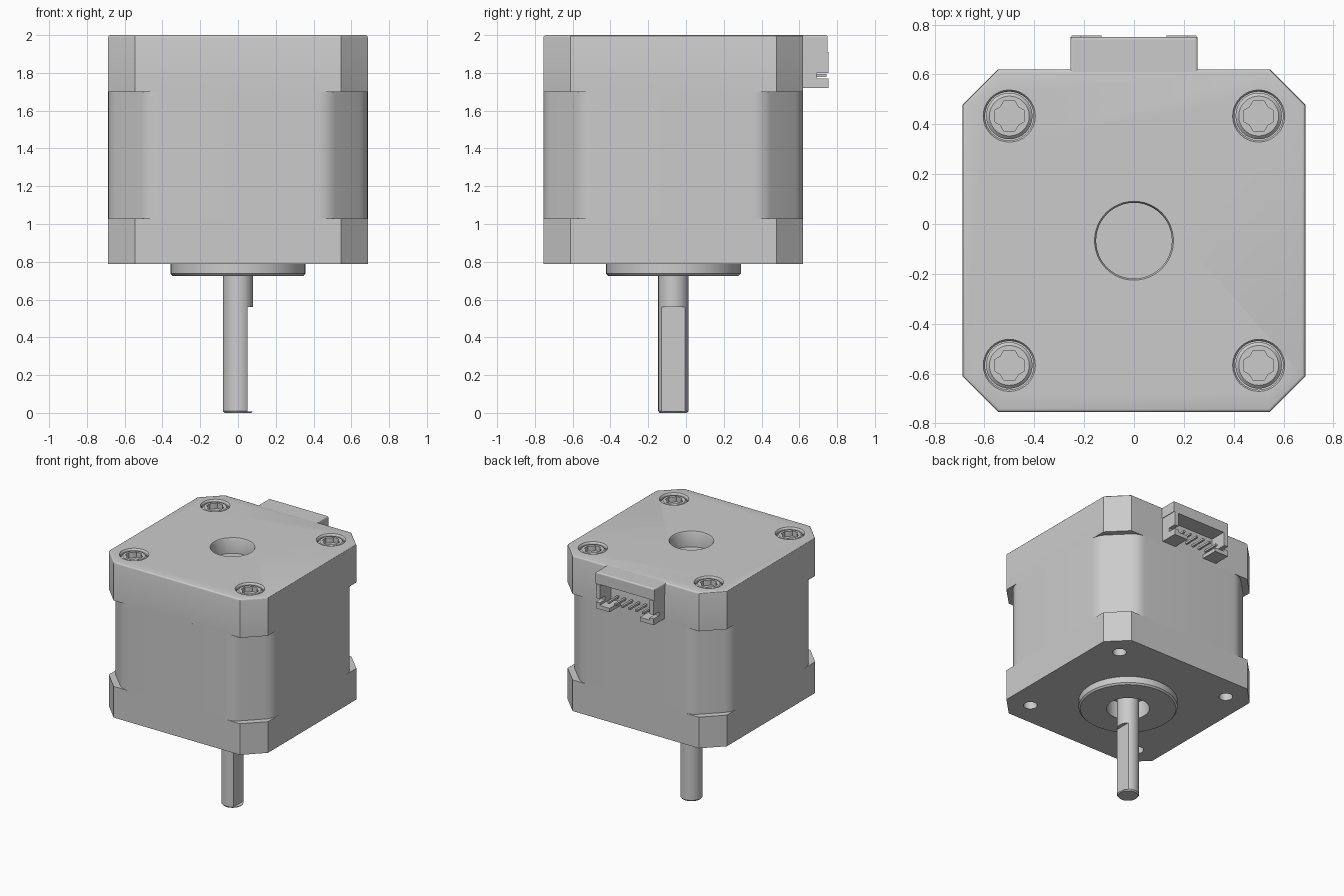
import bpy
import bmesh
from math import cos, sin, pi, radians
from mathutils import Vector

CY = -0.067          # motor axis in y
HALF = 0.687         # half width of the square body
TOP, BASE = 2.0, 0.787

cube = bpy.data.objects.get("Cube")
if cube:
    bpy.data.objects.remove(cube, do_unlink=True)

grey = bpy.data.materials.new("plain_grey")
grey.use_nodes = True
grey.diffuse_color = (0.6, 0.6, 0.6, 1)
grey.node_tree.nodes["Principled BSDF"].inputs["Base Color"].default_value = (0.6, 0.6, 0.6, 1)


def finish(name, bm):
    bmesh.ops.recalc_face_normals(bm, faces=bm.faces)
    mesh = bpy.data.meshes.new(name)
    bm.to_mesh(mesh)
    bm.free()
    mesh.materials.append(grey)
    obj = bpy.data.objects.new(name, mesh)
    bpy.context.collection.objects.link(obj)
    return obj


def loft(name, rings, top_bevel=0.0):
    """Join equal-length rings of points and cap both ends."""
    bm = bmesh.new()
    loops = [[bm.verts.new(p) for p in ring] for ring in rings]
    n = len(loops[0])
    for a, b in zip(loops, loops[1:]):
        for i in range(n):
            j = (i + 1) % n
            bm.faces.new((a[i], a[j], b[j], b[i]))
    bm.faces.new(loops[0])
    bm.faces.new(loops[-1])
    if top_bevel:
        last = set(loops[-1])
        edges = [e for e in bm.edges if all(v in last for v in e.verts)]
        bmesh.ops.bevel(bm, geom=edges, offset=top_bevel, segments=3,
                        profile=0.5, affect='EDGES')
    return finish(name, bm)


def prism(name, outline, z0, z1, top_bevel=0.0):
    return loft(name, [[(x, y, z) for x, y in outline] for z in (z0, z1)], top_bevel)


def lathe(name, profile, x=0.0, y=CY, n=48):
    return loft(name, [[(x + r * cos(2 * pi * i / n), y + r * sin(2 * pi * i / n), z)
                        for i in range(n)] for r, z in profile])


def box(name, x0, x1, y0, y1, z0, z1, top_bevel=0.0):
    return prism(name, [(x0, y0), (x1, y0), (x1, y1), (x0, y1)], z0, z1, top_bevel)


def cut(obj, *cutters):
    for c in cutters:
        c.hide_render = True
        mod = obj.modifiers.new("cut", 'BOOLEAN')
        mod.operation, mod.solver, mod.object = 'DIFFERENCE', 'EXACT', c
        bpy.context.view_layer.objects.active = obj
        bpy.ops.object.modifier_apply(modifier=mod.name)
        bpy.data.objects.remove(c, do_unlink=True)


def smooth(obj):
    bpy.ops.object.select_all(action='DESELECT')
    obj.select_set(True)
    bpy.context.view_layer.objects.active = obj
    bpy.ops.object.shade_smooth_by_angle(angle=radians(30))


def chamfered_square(c, fillet=0.0):
    """Square with corners cut by c; fillet rounds the chamfer's ends."""
    a = HALF - c
    raw = [Vector(p) for p in ((HALF, -a), (HALF, a), (a, HALF), (-a, HALF),
                               (-HALF, a), (-HALF, -a), (-a, -HALF), (a, -HALF))]
    pts = []
    for i, p in enumerate(raw):
        if not fillet:
            pts.append(p)
            continue
        s = p + (raw[i - 1] - p).normalized() * fillet
        e = p + (raw[(i + 1) % 8] - p).normalized() * fillet
        for k in range(7):
            t = k / 6
            pts.append(s * (1 - t) ** 2 + p * 2 * t * (1 - t) + e * t * t)
    return [(p.x, p.y + CY) for p in pts]


# Body: two end caps and the narrower-cornered core between them
front_cap = prism("front_end_cap", chamfered_square(0.142), BASE, 1.03)
core = prism("stator_core", chamfered_square(0.21, 0.06), 1.03, 1.70)
rear_cap = prism("rear_end_cap", chamfered_square(0.142), 1.70, TOP, 0.012)

# Pilot boss and the shaft bore through it
boss = lathe("pilot_boss", [(0.345, 0.725), (0.357, 0.737), (0.357, BASE)])
cut(boss, lathe("boss_bore", [(0.155, 0.6), (0.155, 0.9)]))
cut(front_cap, lathe("cap_bore", [(0.155, 0.7), (0.155, 0.86)]))
cut(rear_cap, lathe("rear_bore", [(0.152, 1.88), (0.152, 1.988), (0.16, 2.003), (0.16, 2.1)]))

# Shaft with a flat on one side
shaft = lathe("shaft", [(0.072, 0), (0.08, 0.01), (0.08, 1.0)])
cut(shaft, box("flat_cutter", 0.05, 0.2, CY - 0.2, CY + 0.2, 0.008, 0.56))
shaft_end = lathe("shaft_rear_end", [(0.08, 1.8), (0.08, 1.884)])

# Corner screws in recesses, and threaded holes below them
CROSS = ((0.06, -0.022), (0.06, 0.022), (0.036, 0.036))
screws = []
for sx in (-1, 1):
    for sy in (-1, 1):
        x, y = sx * 0.5, CY + sy * 0.5
        cut(rear_cap, lathe("screw_recess", [(0.098, 1.93), (0.098, 1.99), (0.106, 2.002),
                                             (0.106, 2.1)], x, y, 32))
        cut(front_cap, lathe("threaded_hole", [(0.05, 0.7), (0.05, 0.95)], x, y, 24))
        screw = lathe("corner_screw", [(0.093, 1.92), (0.093, 1.978), (0.08, 1.99)], x, y, 32)
        outline = []
        for q in range(4):
            c, s = cos(q * pi / 2), sin(q * pi / 2)
            outline += [(x + u * c - v * s, y + u * s + v * c) for u, v in CROSS]
        cut(screw, prism("cross_cutter", outline, 1.95, 2.1))
        screws.append(screw)

# Connector housing: roof, slotted side walls and inward feet
box("connector_roof", -0.255, 0.255, 0.6, 0.75, 1.91, TOP, 0.01)
for s, side in ((-1, "right"), (1, "left")):
    xs = sorted((s * 0.215, s * 0.25))
    wall = box("connector_wall_" + side, *xs, 0.6, 0.755, 1.72, 1.91)
    cut(wall, box("slot_cutter", xs[0] - 0.1, xs[1] + 0.1, 0.69, 0.8, 1.77, 1.80))
    xs = sorted((s * 0.13, s * 0.215))
    box("connector_foot_" + side, *xs, 0.6, 0.755, 1.72, 1.75)

# Contact pins
for i in range(6):
    x = (i - 2.5) * 0.06
    box("contact_pin", x - 0.008, x + 0.008, 0.6, 0.745, 1.777, 1.793)

for obj in [front_cap, core, rear_cap, boss, shaft, shaft_end] + screws:
    smooth(obj)
